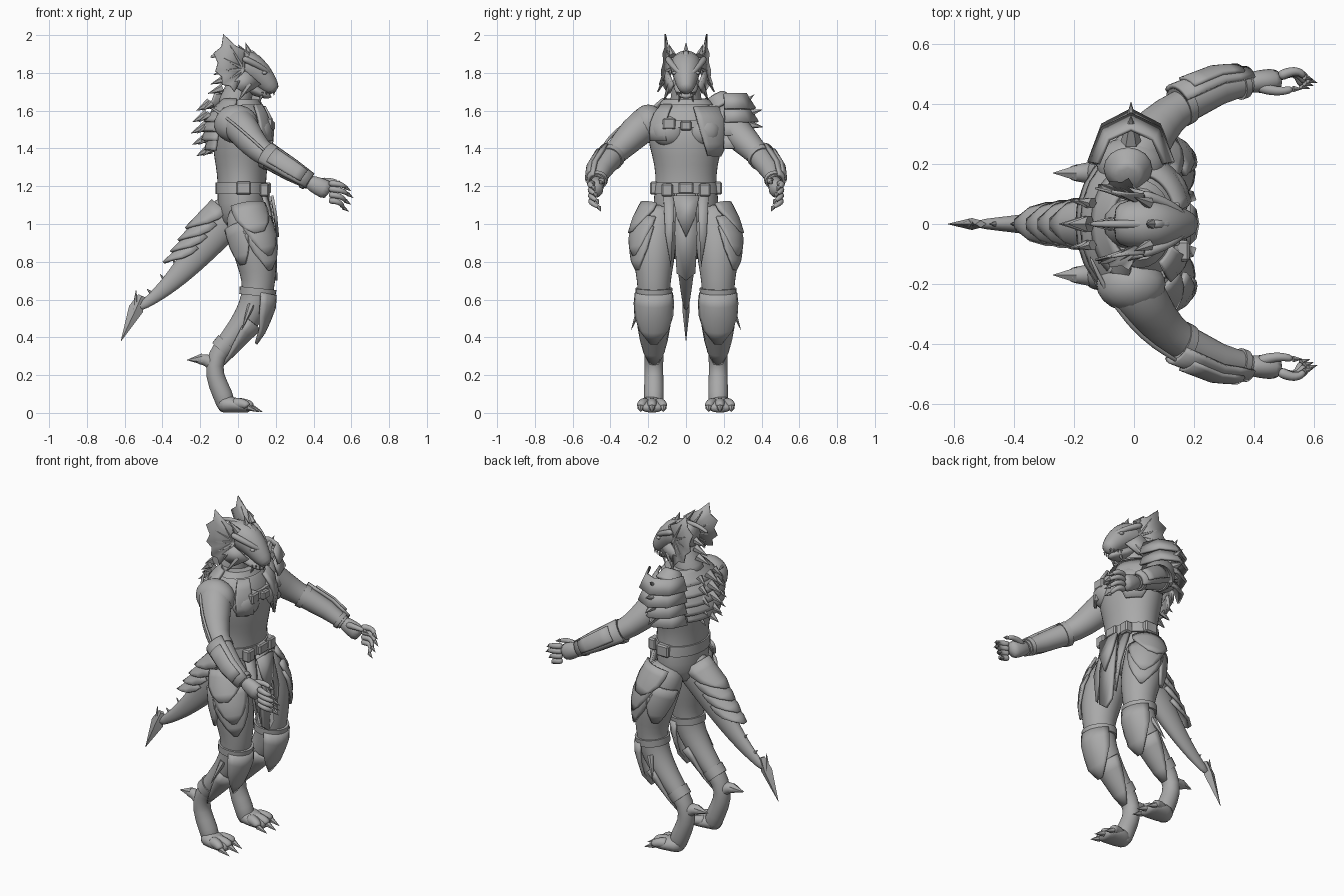
import bpy, bmesh, math
from mathutils import Vector, Matrix

cube = bpy.data.objects.get("Cube")
if cube:
    bpy.data.objects.remove(cube, do_unlink=True)

colour = (.4, .4, .4, 1)
GREY = bpy.data.materials.new("plain grey")
GREY.use_nodes = True
GREY.diffuse_color = colour
GREY.node_tree.nodes["Principled BSDF"].inputs["Base Color"].default_value = colour


def finish(name, bm, mirror=False, thick=0, smooth=False):
    """Turn a bmesh into a shaded object; mirror copies it across the body's middle plane."""
    bmesh.ops.recalc_face_normals(bm, faces=bm.faces)
    mesh = bpy.data.meshes.new(name)
    bm.to_mesh(mesh)
    bm.free()
    mesh.materials.append(GREY)
    for polygon in mesh.polygons:
        polygon.use_smooth = True
    if not smooth:
        mesh.set_sharp_from_angle(angle=math.radians(35))
    part = bpy.data.objects.new(name, mesh)
    bpy.context.scene.collection.objects.link(part)
    if thick:
        modifier = part.modifiers.new("Thickness", 'SOLIDIFY')
        modifier.thickness, modifier.offset = thick, 0
    if smooth:
        modifier = part.modifiers.new("Smooth", 'SUBSURF')
        modifier.levels = modifier.render_levels = 1
    if mirror:
        modifier = part.modifiers.new("Mirror", 'MIRROR')
        modifier.use_axis = (False, True, False)
        modifier.use_mirror_merge = False


def loft(name, rings, sides=16, mirror=False, smooth=True, face=0, arcs=None, thick=0):
    """Skin ellipses (x, y, z, side radius, front radius) along a path.
    With arcs, build only a shell around the face angle, half an arc to either side."""
    bm, rows = bmesh.new(), []
    points = [Vector(ring[:3]) for ring in rings]
    for i, ring in enumerate(rings):
        along = (points[min(i + 1, len(points) - 1)] - points[max(i - 1, 0)]).normalized()
        across = Vector((0, 1, 0)) if abs(along.y) < .97 else Vector((1, 0, 0))
        across = (across - along * across.dot(along)).normalized()
        front = along.cross(across)
        if arcs:
            angles = [math.radians(face + arcs[i] * (2 * k / sides - 1)) for k in range(sides + 1)]
        else:
            angles = [math.tau * k / sides for k in range(sides)]
        rows.append([bm.verts.new(points[i] + front * math.cos(a) * ring[4] + across * math.sin(a) * ring[3])
                     for a in angles])
    for upper, lower in zip(rows, rows[1:]):
        for k in range(sides):
            j = (k + 1) % len(upper)
            bm.faces.new((upper[k], upper[j], lower[j], lower[k]))
    if not arcs:
        bm.faces.new(rows[0])
        bm.faces.new(rows[-1])
    finish(name, bm, mirror, thick, smooth)


def sweep(points, start, end, steps=8, flat=1):
    """Rings along a Bezier curve whose radius changes evenly; flat narrows the sides."""
    rings = []
    for i in range(steps + 1):
        t, hull = i / steps, [Vector(p) for p in points]
        while len(hull) > 1:
            hull = [a.lerp(b, t) for a, b in zip(hull, hull[1:])]
        radius = start + (end - start) * t
        rings.append((*hull[0], radius * flat, radius))
    return rings


def tube(name, points, start, end, mirror=False):
    loft(name, sweep(points, start, end, 4), 8, mirror)


def spike(name, base, tip, radius, mirror=False):
    loft(name, sweep((base, tip), radius, .001, 1), 6, mirror, smooth=False)


def armour(name, body, first, last, gap, face=0, arc=None, point=0, flare=0, mirror=False):
    """Plate over a stretch of body rings: arc narrows by point, gap widens by flare."""
    rings, arcs, steps = [], [], 4
    for i in range(steps + 1):
        t = i / steps
        place = first + (last - first) * t
        low = min(int(place), len(body) - 2)
        ring = Vector(body[low]).lerp(Vector(body[low + 1]), place - low)
        lift = gap + flare * t
        rings.append((*ring[:3], ring[3] + lift, ring[4] + lift))
        if arc:
            arcs.append(arc * (1 - point * t * t))
    loft(name, rings, 8 if arc else 24, mirror, False, face, arcs, .016 if arc else 0)


def plate(name, points, mirror=False):
    bm = bmesh.new()
    bm.faces.new([bm.verts.new(p) for p in points])
    finish(name, bm, mirror, .016)


def fin(name, root, tips):
    """Mirrored webbed fan with a rib to every tip."""
    edge = [tips[0]]
    for a, b in zip(tips, tips[1:]):
        edge += [root.lerp((a + b) / 2, .88), b]
    bm = bmesh.new()
    centre, rim = bm.verts.new(root), [bm.verts.new(p) for p in edge]
    for a, b in zip(rim, rim[1:]):
        bm.faces.new((centre, a, b))
    finish(name + "_web", bm, True, .008)
    for tip in tips:
        spike(name + "_rib", root, tip, .012, True)


def solid(name, centre, size, mirror=False, rounded=False):
    """Bevelled block, or an ellipsoid when rounded."""
    bm = bmesh.new()
    matrix = Matrix.Translation(centre) @ Matrix.Diagonal((*size, 1))
    if rounded:
        bmesh.ops.create_icosphere(bm, subdivisions=2, radius=.5, matrix=matrix)
    else:
        bmesh.ops.create_cube(bm, size=1, matrix=matrix)
        bmesh.ops.bevel(bm, geom=bm.edges[:], offset=.008, segments=1, affect='EDGES')
    finish(name, bm, mirror, smooth=rounded)


# Torso, neck and muscles
widths = (.11, .2, .21, .18, .16, .17, .18, .12)
depths = (.08, .14, .16, .15, .13, .13, .13, .1)
TORSO = [(.02, 0, 1.66 - row * .1, width, depth) for row, (width, depth) in enumerate(zip(widths, depths))]
loft("torso", TORSO, 20)
tube("neck", [(.04, 0, 1.8), (0, 0, 1.7), (-.03, 0, 1.6)], .07, .1)
solid("chest_muscle", (.11, .09, 1.49), (.16, .2, .18), True, True)
solid("shoulder_muscle", (-.01, .2, 1.53), (.25, .2, .22), True, True)

# Head, jaw, brow, horns and webbed ears
profile = [(-.07, 1.84, .06), (-.03, 1.84, .08), (.06, 1.84, .09), (.12, 1.79, .07), (.17, 1.73, .05), (.2, 1.7, .03)]
loft("head", [(x, 0, z, radius, radius) for x, z, radius in profile])
loft("jaw", [(x, 0, z, radius, radius / 2) for x, z, radius in
             [(.02, 1.75, .08), (.1, 1.7, .06), (.18, 1.67, .03)]])
tube("brow", [(.17, .02, 1.79), (.14, .07, 1.83), (.02, .1, 1.88)], .014, .02, True)
tube("snout_ridge", [(.2, 0, 1.72), (.15, 0, 1.82), (.06, 0, 1.92)], .012, .02)
tube("crest", [(-.15, 0, 1.88), (-.05, 0, 1.95), (.13, 0, 1.87)], .01, .02)
plate("cheek", [(.12, .07, 1.74), (.04, .1, 1.81), (-.04, .12, 1.74), (.04, .09, 1.69)], True)
solid("eye", (.14, .06, 1.8), (.03, .03, .02), True, True)
spike("crest_horn", (.06, 0, 1.9), (.04, 0, 1.96), .02)
spike("cheek_horn", (.06, .08, 1.74), (0, .12, 1.65), .02, True)
spike("brow_horn", (.05, .07, 1.89), (0, .09, 1.95), .02, True)
spike("chin_spine", (.13, .03, 1.69), (.11, .04, 1.64), .012, True)
for k in range(4):
    x, y = .19 - k * .02, .025 + k * .008
    spike("tooth", (x, y, 1.7), (x, y, 1.68), .006, True)
ear_root = Vector((.03, .07, 1.82))
ear_tips = []
for k, reach in enumerate((.1, .214, .18, .15, .14, .13)):
    turn = math.radians(88 + k * 32)
    ear_tips.append(ear_root + Vector((math.cos(turn) * reach, .03 + k * .01, math.sin(turn) * reach)))
fin("ear", ear_root, ear_tips)

# Arms
joints = [(-.03, .14, 1.55, .09), (0, .22, 1.54, .1), (.08, .33, 1.42, .075),
          (.15, .39, 1.36, .06), (.28, .45, 1.28, .05), (.38, .47, 1.22, .035)]
ARM = [(*joint, joint[-1]) for joint in joints]
loft("arm", ARM, mirror=True)

# Hands, with fingers stacked below the thumb
wrist, knuckles = Vector((.36, .47, 1.23)), Vector((.49, .48, 1.17))
loft("palm", [(*wrist.lerp(knuckles, t), .035 + t * .01, .04 + t * .018) for t in (0, .5, 1)], 12, True)
for k in range(4):
    base = knuckles + Vector((-.01, .01, .045 - k * .03))
    bend = base + Vector((.07, .04, 0))
    tip = base + Vector((.1 - abs(k - 1) * .012, -.01 * k, -.02 - k * .006))
    tube("finger", [base, bend, tip], .02, .012, True)
    spike("finger_claw", tip, tip + Vector((.03, -.01, -.02)), .012, True)
thumb_tip = Vector((.53, .45, 1.22))
tube("thumb", [(.41, .46, 1.22), (.48, .43, 1.24), thumb_tip], .022, .012, True)
spike("thumb_claw", thumb_tip, thumb_tip + Vector((.03, 0, -.01)), .012, True)

# Forearm guards
armour("forearm_sleeve", ARM, 3, 5, .004, mirror=True)
armour("forearm_guard", ARM, 3, 5, .014, 75, 55, mirror=True)
armour("forearm_panel", ARM, 3.3, 4.7, .024, 75, 32, mirror=True)
armour("elbow_band", ARM, 3, 3.2, .01, mirror=True)
armour("wrist_band", ARM, 4.7, 4.9, .012, mirror=True)

# Legs
leg_forward = (.03, .05, .08, .1, .11, .1, .05, -.03, -.12, -.13, -.08, -.05)
leg_radius = (.1, .115, .12, .11, .09, .085, .075, .06, .05, .05, .055, .05)
LEG = [(x, min(.17, .12 + row * .03), 1.1 - row * .1, radius, radius)
       for row, (x, radius) in enumerate(zip(leg_forward, leg_radius))]
loft("leg", LEG, mirror=True)

# Feet with three clawed toes and a heel spur
loft("foot", [(x, .18, height, width, height) for x, width, height in
              [(-.11, .04, .04), (-.05, .07, .05), (.04, .07, .03), (.07, .05, .02)]], mirror=True)
tube("heel", [(-.1, .17, .23), (-.16, .17, .3), (-.22, .17, .28)], .05, .025, True)
spike("heel_spur", (-.19, .17, .285), (-.27, .17, .28), .03, True)
for k in (-1, 0, 1):
    knuckle = Vector((.07 - abs(k) * .02, .18 + k * .06, .03))
    tube("toe", [(-.03, .18 + k * .03, .05), knuckle + Vector((0, 0, .025)), knuckle], .035, .022, True)
    spike("toe_claw", knuckle, knuckle + Vector((.06, 0, -.025)), .018, True)

# Knee, shin, thigh and hip armour
armour("knee_guard", LEG, 4.6, 6.6, .008, 0, 80, .9, .045, True)
armour("knee_band", LEG, 4.4, 4.8, .01, mirror=True)
armour("shin_guard", LEG, 6, 8, .01, 0, 90, .8, mirror=True)
armour("ankle_band", LEG, 7.3, 7.7, .006, mirror=True)
spike("knee_spine", (.07, .24, .57), (.02, .29, .44), .02, True)
armour("hip_guard", LEG, .2, 1.8, .01, 70, 55, .8, .01, True)
armour("upper_thigh_guard", LEG, 1, 2.8, .01, 55, 50, .9, mirror=True)
armour("lower_thigh_guard", LEG, 1.5, 3.5, .006, 55, 50, .9, mirror=True)
armour("rear_thigh_guard", LEG, 1, 3, .006, 130, 40, .8, mirror=True)

# Belt, pouches and hanging cloth
armour("belt", TORSO, 4.4, 5, .008)
solid("buckle", (.16, 0, 1.19), (.03, .08, .06))
solid("front_pouch", (.14, .1, 1.18), (.05, .06, .07), True)
solid("side_pouch", (.03, .17, 1.19), (.08, .04, .07), True)
plate("loincloth", [(.16, -.05, 1.16), (.16, .05, 1.16), (.19, .06, .95), (.2, .05, .74),
                    (.2, 0, .7), (.2, -.05, .74), (.19, -.06, .95)])
plate("emblem", [(.18, -.07, 1.15), (.18, .07, 1.15), (.2, .05, 1.04), (.21, 0, .93), (.2, -.05, 1.04)])
plate("cloth_panel", [(.15, .06, 1.16), (.13, .12, 1.16), (.19, .11, .95), (.2, .08, .77)], True)

# Chest harness
armour("chest_plate", TORSO, .4, 3, .02, 50, 36, .6)
armour("shoulder_strap", TORSO, .3, 2.2, .02, -42, 14)
armour("collar", TORSO, 0, .3, .01)
armour("chest_strap", TORSO, 1.1, 1.5, .01)
solid("strap_buckle", (.16, -.09, 1.53), (.05, .07, .06))
solid("strap_clasp", (.18, 0, 1.52), (.03, .06, .05))

# Layered back plates, their spikes and the neck spikes
for k in range(5):
    bulge = .035 * math.sin((k + 1) / 6 * math.pi)
    top, z = k * .5, 1.64 - k * .06
    armour("back_plate", TORSO, top, top + .7, bulge, 180, 75 - k * 8, flare=.02)
    spike("spine_spike", (-.13 - bulge, 0, z), (-.19 - bulge * 1.7, 0, z - .04), .03)
    spike("back_spike", (-.12 - bulge, .07, z), (-.16 - bulge * 1.6, .08, z - .04), .02, True)
for k in range(3):
    back, z = -.05 - k * .015, 1.82 - k * .05
    spike("neck_spike", (back, 0, z), (back - .08, 0, z - .03), .025)

# Left shoulder guard: flared overlapping ridges with a fan of spines
tube("shoulder_cap", [(-.02, .15, 1.69), (-.02, .19, 1.62)], .05, .1)
for k in range(4):
    z, spread = 1.69 - k * .07, .14 + .05 * math.sin((k + 1) * math.pi / 4)
    loft("shoulder_guard", [(-.01, .19, z, spread - .05, .11), (-.01, .19, z - .08, spread, .14)],
         4, smooth=False, face=90, arcs=[85, 85], thick=.014)
    turn = math.radians(40 - k * 25)
    aim = Vector((0, math.cos(turn), math.sin(turn)))
    hub = Vector((-.01, .2, 1.55))
    spike("shoulder_spine", hub + aim * .1, hub + aim * .21, .035)

# Cord from the back to the right forearm
tube("arm_cord", [(-.15, -.1, 1.62), (-.05, -.38, 1.57), (.17, -.47, 1.36)], .008, .008)

# Tail with overlapping plates, fine spines and a barbed tip
TAIL = sweep([(0, 0, 1.1), (-.2, 0, .87), (-.31, 0, .69), (-.53, 0, .55)], .12, .02, flat=.7)
loft("tail", TAIL)
for k in range(4):
    armour("tail_plate", TAIL, .6 + k * .8, 2.6 + k * .8, .006, 180, 80, .9, .04)
for x, y, z, side, front in TAIL[5:]:
    spike("tail_spine", (x, y, z + front * .7), (x - .03, y, z + front * 1.6), .014)
tail_tip = Vector((-.62, 0, .38))
loft("tail_blade", [(-.51, 0, .62, .012, .02), (-.54, 0, .55, .02, .04), (*tail_tip, .001, .001)], 4, smooth=False)
for x, z in ((-.47, .62), (-.54, .65)):
    spike("tail_barb", tail_tip.lerp((-.51, 0, .62), .7), (x, 0, z), .018)
